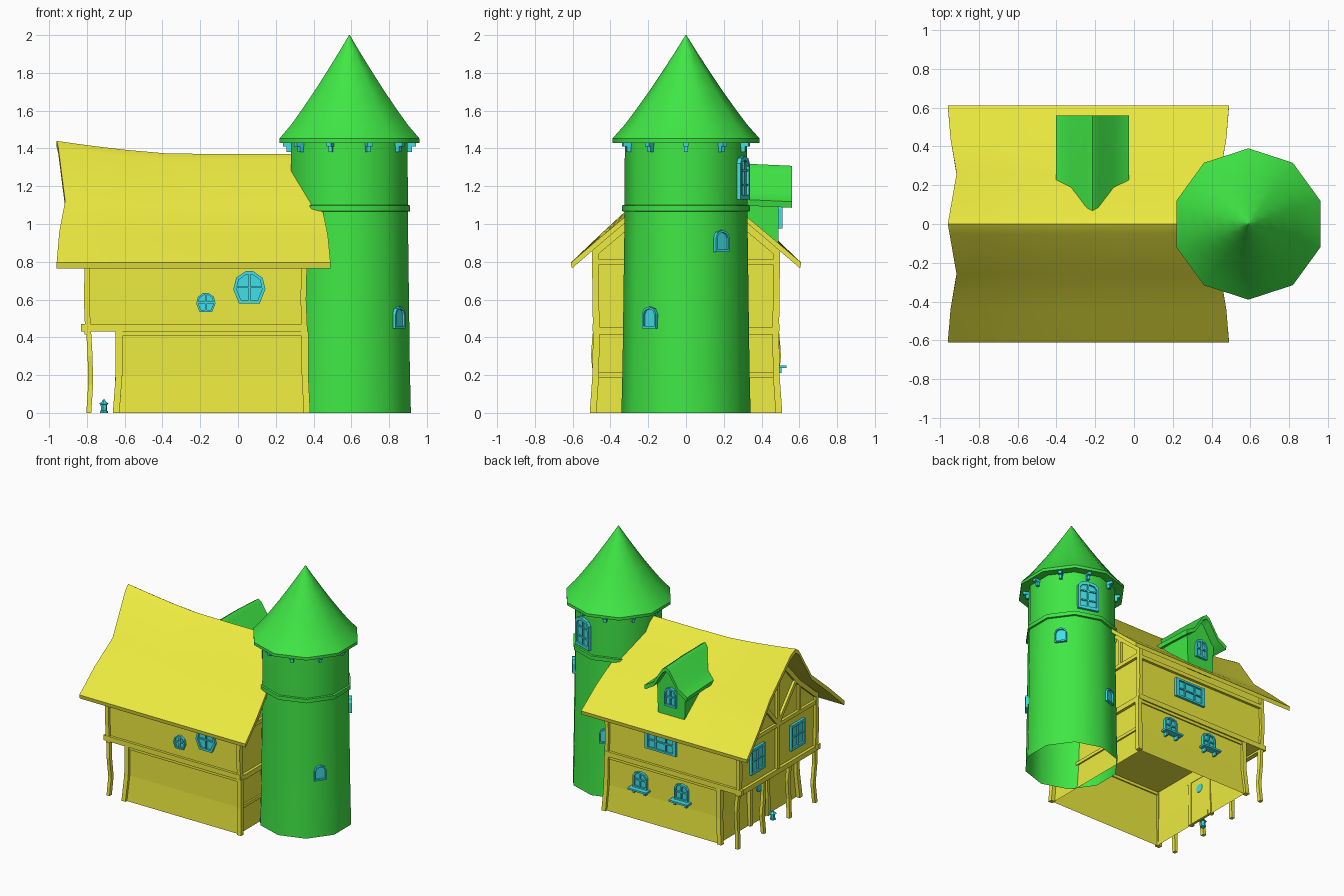
import bpy, bmesh, math
from mathutils import Vector, Matrix

if "Cube" in bpy.data.objects:
    bpy.data.objects.remove(bpy.data.objects["Cube"])

def material(name, rgb):
    m = bpy.data.materials.new(name)
    m.diffuse_color = (*rgb, 1)
    m.use_nodes = True
    m.node_tree.nodes["Principled BSDF"].inputs["Base Color"].default_value = m.diffuse_color
    return m

YEL = material("yellow", (0.85, 0.83, 0.05))
GRN = material("green", (0.05, 0.8, 0.06))
CYN = material("cyan", (0.05, 0.75, 0.8))

def finish(name, bm, mat, smooth=None):
    me = bpy.data.meshes.new(name)
    bm.normal_update()
    bm.to_mesh(me)
    bm.free()
    ob = bpy.data.objects.new(name, me)
    bpy.context.collection.objects.link(ob)
    me.materials.append(mat)
    if smooth:
        bpy.ops.object.select_all(action='DESELECT')
        ob.select_set(True)
        bpy.context.view_layer.objects.active = ob
        bpy.ops.object.shade_smooth_by_angle(angle=math.radians(smooth))
    return ob

def add_loft(bm, rings, start=True, end=True):
    vs = [[bm.verts.new(p) for p in r] for r in rings]
    for a, b in zip(vs, vs[1:]):
        for i in range(len(a)):
            j = (i + 1) % len(a)
            bm.faces.new((a[i], a[j], b[j], b[i]))
    if start:
        bm.faces.new(vs[0][::-1])
    if end:
        bm.faces.new(vs[-1])

def loft(name, rings, mat, smooth=None, start=True, end=True):
    bm = bmesh.new()
    add_loft(bm, rings, start, end)
    bmesh.ops.recalc_face_normals(bm, faces=bm.faces)
    return finish(name, bm, mat, smooth)

def lathe(name, profile, c, n, mat, smooth=None, start=True, end=True):
    angs = [math.radians(18) + 2 * math.pi * k / n for k in range(n)]
    rings = [[(c[0] + r * math.cos(a), c[1] + r * math.sin(a), z) for a in angs] for r, z in profile]
    return loft(name, rings, mat, smooth, start, end)

def beam(name, pts, w=0.03, h=0.03, mat=YEL):
    pts = [Vector(p) for p in pts]
    d = (pts[-1] - pts[0]).normalized()
    a = Vector((0, 1, 0)) if abs(d.x) > 0.7 else Vector((1, 0, 0))
    b = d.cross(a).normalized()
    a, b = a * w / 2, b * h / 2
    return loft(name, [[p - a - b, p + a - b, p + a + b, p - a + b] for p in pts], mat)

def box(bm, c, s):
    bmesh.ops.create_cube(bm, size=1, matrix=Matrix.Translation(c) @ Matrix.Diagonal((*s, 1)))

def arch(w, h, rise=0.5, n=4):
    top = [(w / 2 * math.cos(math.pi * i / n), h / 2 - rise * w * (1 - math.sin(math.pi * i / n)))
           for i in range(n + 1)]
    return [(-w / 2, -h / 2), (w / 2, -h / 2)] + top

def rect(w, h):
    return [(-w / 2, -h / 2), (w / 2, -h / 2), (w / 2, h / 2), (-w / 2, h / 2)]

# Window: local +x points out of the wall, turned by ang
def window(name, outline, pos, ang, cols=1, rows=1, sill=False, depth=0.02, k=0.8):
    bm = bmesh.new()
    ring = lambda x, s: [(x, y * s, z * s) for y, z in outline]
    add_loft(bm, [ring(-0.02, 1), ring(depth, 1), ring(depth, k), ring(0.006, k)])
    W = max(p[0] for p in outline) * 2
    H = max(p[1] for p in outline) * 2
    for i in range(1, cols):
        box(bm, (0.01, -W / 2 + W * i / cols, 0), (0.012, 0.01, H * k))
    for i in range(1, rows):
        box(bm, (0.01, 0, -H / 2 + H * i / rows), (0.012, W * k, 0.01))
    if sill:
        box(bm, (0.028, 0, -H / 2 - 0.005), (0.056, W * 1.35, 0.014))
        for s in (-1, 1):
            box(bm, (0.015, s * W * 0.4, -H / 2 - 0.025), (0.03, 0.014, 0.03))
    bmesh.ops.recalc_face_normals(bm, faces=bm.faces)
    bm.transform(Matrix.Translation(pos) @ Matrix.Rotation(math.radians(ang), 4, 'Z'))
    return finish(name, bm, CYN)

# Ground floor walls, open below
def rect_ring(x0, x1, y, z):
    return [(x0, -y, z), (x1, -y, z), (x1, y, z), (x0, y, z)]
loft("ground_floor_walls", [rect_ring(-0.63, 0.35, 0.49, 0), rect_ring(-0.62, 0.345, 0.475, 0.2),
                            rect_ring(-0.62, 0.345, 0.475, 0.43)], YEL, start=False, end=False)

# Upper floor with gables
half = [(0.475, 0.43), (0.475, 0.87), (0.26, 1.05), (0.0, 1.34)]
gable = half + [(-y, z) for y, z in half[-2::-1]]
loft("upper_floor_walls", [[(x, y, z) for y, z in gable] for x in (-0.79, 0.345)], YEL)

# Main roof: bent profile, flared ends, ridge rising to the left
top = [(0.61, 0.795), (0.44, 0.94), (0.26, 1.09), (0.05, 1.34), (0, 1.37)]
top = top + [(-y, z) for y, z in top[-2::-1]]
profile = top + [(y * 0.99, z - 0.03) for y, z in top[::-1]]
rings = []
for t in (-1, -0.85, -0.7, -0.5, -0.2, 0.2, 0.6, 1):
    ring = []
    for y, z in profile:
        x = -0.235 + t * (0.68 + 0.045 * min(1, abs(abs(y) - 0.26) / 0.26))
        lift = 0.07 * (max(0, -0.3 - x) / 0.66) ** 1.4 * max(0, z - 0.79) / 0.58
        ring.append((x, y, z + lift))
    rings.append(ring)
loft("main_roof", rings, YEL, 30)

# Timber frame: long beams, corner posts, gable timbers
for s, side in ((-1, "front"), (1, "back")):
    beam(f"{side}_floor_beam", [(-0.83, s * 0.48, 0.45), (0.365, s * 0.48, 0.45)], 0.03, 0.04)
    beam(f"{side}_wall_plate", [(-0.81, s * 0.48, 0.785), (0.36, s * 0.48, 0.785)], 0.03, 0.03)
    beam(f"{side}_base_rail", [(-0.62, s * 0.475, 0.42), (0.35, s * 0.475, 0.42)], 0.02, 0.025)
    for x, dx in ((-0.63, -0.015), (0.355, 0.01)):
        beam(f"{side}_lower_post", [(x + dx, s * 0.492, 0), (x, s * 0.478, 0.2), (x, s * 0.475, 0.43)], 0.035, 0.035)
    for x in (-0.795, 0.352):
        beam(f"{side}_upper_post", [(x, s * 0.475, 0.45), (x - 0.006, s * 0.478, 0.6), (x, s * 0.48, 0.87)], 0.03, 0.035)
for x, side in ((-0.795, "left"), (0.35, "right")):
    beam(f"{side}_floor_beam", [(x, -0.49, 0.435), (x, 0.49, 0.435)], 0.035, 0.04)
    beam(f"{side}_tie_beam", [(x, -0.49, 0.8), (x, 0.49, 0.8)])
    beam(f"{side}_king_post", [(x, 0, 0.8), (x, 0, 1.33)])
    beam(f"{side}_middle_stud", [(x, 0, 0.45), (x, 0, 0.8)])
    for s in (-1, 1):
        beam(f"{side}_rafter", [(x, s * 0.48, 0.85), (x, s * 0.26, 1.035), (x, 0, 1.32)], 0.03, 0.035)
        beam(f"{side}_brace", [(x, s * 0.01, 0.82), (x, s * 0.22, 1.06)])
        beam(f"{side}_strut", [(x, s * 0.27, 0.8), (x, s * 0.27, 1.03)], 0.024, 0.024)
beam("right_lower_rail", [(0.35, -0.48, 0.2), (0.35, 0.48, 0.2)], 0.015, 0.025)

# Crooked porch posts under the overhang
for i in range(4):
    y, b = -0.48 + 0.32 * i, 0.008 * (-1) ** i
    beam(f"porch_post_{i + 1}", [(-0.79, y, 0), (-0.78, y + b, 0.15), (-0.783, y - b, 0.3), (-0.79, y, 0.42)], 0.026, 0.03)

# Door with frame and round light
bm = bmesh.new()
box(bm, (-0.628, 0, 0.17), (0.02, 0.18, 0.34))
finish("door", bm, YEL)
for s in (-1, 1):
    beam("door_jamb", [(-0.635, s * 0.11, 0), (-0.63, s * 0.105, 0.36)], 0.035, 0.03)
beam("door_lintel", [(-0.632, -0.13, 0.355), (-0.632, 0.13, 0.355)], 0.035, 0.03)
circle = [(0.035 * math.cos(i * math.pi / 4), 0.035 * math.sin(i * math.pi / 4)) for i in range(8)]
window("door_light", circle, (-0.636, 0, 0.26), 180, depth=0.01)

# Lantern by the door
lathe("lantern", [(0.022, 0), (0.022, 0.01), (0.016, 0.012), (0.018, 0.045), (0.028, 0.047),
                  (0.01, 0.06), (0.005, 0.07)], (-0.71, -0.07), 6, CYN)

# Tower: ten sides with a raised band, open below
T = (0.59, 0)
lathe("tower", [(0.342, 0), (0.336, 0.25), (0.33, 0.7), (0.325, 1.065), (0.338, 1.068), (0.338, 1.098),
                (0.325, 1.101), (0.324, 1.44)], T, 10, GRN, 40, start=False)
lathe("tower_roof", [(0.31, 1.43), (0.39, 1.43), (0.39, 1.452), (0.325, 1.525), (0.265, 1.605), (0.19, 1.71),
                     (0.12, 1.815), (0.055, 1.915), (0.002, 2.0)], T, 10, GRN, 40)
for k in range(10):
    a = math.radians(36 * k)
    bm = bmesh.new()
    box(bm, (0.32, 0, 1.405), (0.024, 0.02, 0.05))
    box(bm, (0.33, 0, 1.42), (0.044, 0.026, 0.02))
    bm.transform(Matrix.Translation((*T, 0)) @ Matrix.Rotation(a, 4, 'Z'))
    finish(f"eave_bracket_{k + 1}", bm, CYN)

# Tower windows on chosen faces
for i, (ang, z, w, h, c, r) in enumerate(((-36, 0.505, 0.09, 0.115, 1, 1), (36, 0.91, 0.09, 0.115, 1, 1),
                                          (108, 0.48, 0.09, 0.115, 1, 1), (72, 1.245, 0.16, 0.23, 2, 3))):
    a, d = math.radians(ang), 0.311 + 0.008 * (1 - z)
    window(f"tower_window_{i + 1}", arch(w, h, 0.42 if c == 1 else 0.25),
           (T[0] + d * math.cos(a), d * math.sin(a), z), ang, c, r)

# Dormer on the back slope
dtop = [(0.188, 1.13), (0.11, 1.175), (0.03, 1.3), (0, 1.32)]
dtop = dtop + [(-x, z) for x, z in dtop[-2::-1]]
dprof = dtop + [(x * 0.97, z - 0.032) for x, z in dtop[::-1]]
loft("dormer_roof", [[(-0.215 + x, y, z + dz) for x, z in dprof]
                     for y, dz in ((0.06, 0), (0.3, 0), (0.56, -0.012))], GRN, 30)
dwall = [(-0.115, 0.86), (0.115, 0.86), (0.125, 1.14), (0.03, 1.27), (-0.03, 1.27), (-0.125, 1.14)]
loft("dormer_walls", [[(-0.215 + x, y, z) for x, z in dwall] for y in (0.2, 0.49)], GRN)
window("dormer_window", arch(0.1, 0.15, 0.45), (-0.215, 0.49, 1.05), 90, 2, 2)

# House windows
octagon = [(-0.055, -0.085), (0.055, -0.085), (0.085, -0.01), (0.07, 0.05), (0.02, 0.085),
           (-0.02, 0.085), (-0.07, 0.05), (-0.085, -0.01)]
window("front_window", octagon, (0.06, -0.475, 0.665), -90, 2, 2)
window("front_small_window", [(x * 0.6, z * 0.6) for x, z in octagon], (-0.17, -0.475, 0.585), -90, 2, 2)
window("back_wide_window", rect(0.27, 0.15), (-0.12, 0.475, 0.66), 90, 3, 2)
for i, x in enumerate((0.06, -0.3)):
    window(f"back_lower_window_{i + 1}", arch(0.12, 0.13, 0.3), (x, 0.475, 0.315), 90, 2, 2, sill=True)
for i, y in enumerate((-0.25, 0.25)):
    window(f"left_window_{i + 1}", rect(0.17, 0.2), (-0.79, y, 0.625), 180, 2, 2)
